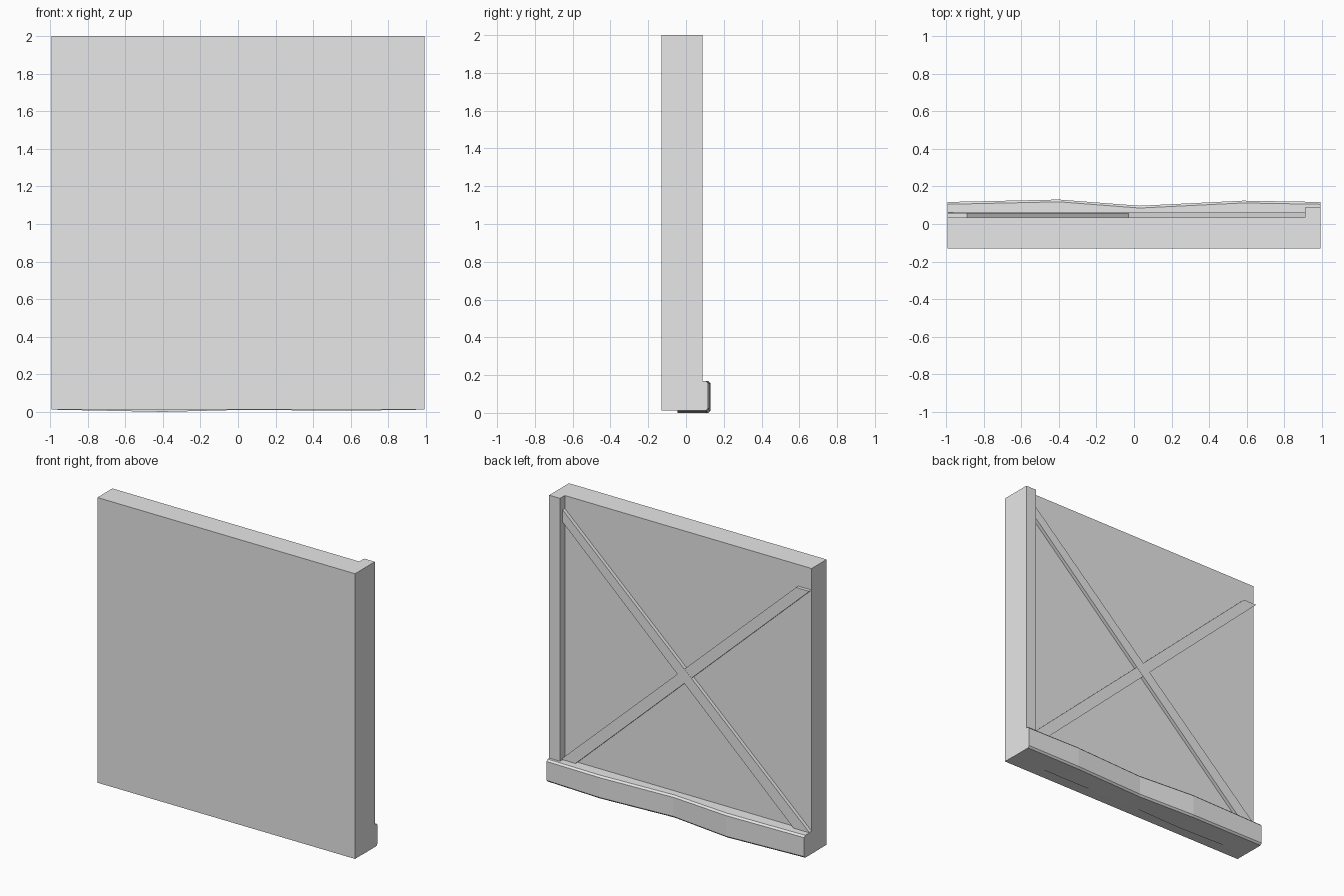
import bpy
import bmesh
from mathutils import Vector

cube = bpy.data.objects.get("Cube")
if cube:
    bpy.data.objects.remove(cube, do_unlink=True)

grey = bpy.data.materials.new("plain grey")
grey.use_nodes = True
colour = (0.8, 0.8, 0.8, 1)
grey.diffuse_color = colour
grey.node_tree.nodes["Principled BSDF"].inputs["Base Color"].default_value = colour

HALF = 0.993       # half width of the wall
FRONT, BACK = -0.13, 0.035
POST_X, POST_BACK = 0.91, 0.088
BASE, TOP = 0.013, 2.0
SILL_TOP = 0.168


def loft(name, rings):
    """Join a row of matching cross-sections into a closed solid."""
    bm = bmesh.new()
    loops = [[bm.verts.new(p) for p in ring] for ring in rings]
    for a, b in zip(loops, loops[1:]):
        for i in range(len(a)):
            j = (i + 1) % len(a)
            bm.faces.new((a[i], a[j], b[j], b[i]))
    bm.faces.new(loops[0])
    bm.faces.new(loops[-1])
    bmesh.ops.recalc_face_normals(bm, faces=bm.faces)
    mesh = bpy.data.meshes.new(name)
    bm.to_mesh(mesh)
    bm.free()
    mesh.materials.append(grey)
    obj = bpy.data.objects.new(name, mesh)
    bpy.context.collection.objects.link(obj)
    return obj


# Wall panel with the corner post along its left end
plan = [(-HALF, FRONT), (HALF, FRONT), (HALF, POST_BACK),
        (POST_X, POST_BACK), (POST_X, BACK), (-HALF, BACK)]
loft("wall_panel_and_post", [[(x, y, z) for x, y in plan] for z in (BASE, TOP)])

# Hand-hewn sill beam: chamfered section swept through uneven stations
stations = [(-HALF, 0.117, 0.012), (-0.4, 0.13, 0), (0.03, 0.097, 0.011),
            (0.58, 0.124, 0.006), (HALF, 0.117, 0.012)]
CH = 0.012
rings = []
for x, out, low in stations:
    section = [(-0.045, low), (out - CH, low), (out, low + CH),
               (out, SILL_TOP - CH), (out - CH, SILL_TOP), (-0.045, SILL_TOP)]
    rings.append([Vector((x, y, z)) for y, z in section])
loft("sill_beam", rings)

# Crossed diagonal braces, cut to fit against the post and the sill
braces = {
    "falling_brace": [(-HALF, 1.85), (-0.89, 1.85), (POST_X, 0.18),
                      (POST_X, 0.15), (0.83, 0.15)],
    "rising_brace": [(-HALF, 0.17), (POST_X, 1.91), (POST_X, 1.825),
                     (-0.89, 0.15), (-HALF, 0.15)],
}
for (name, outline), back in zip(braces.items(), (0.059, 0.06)):
    loft(name, [[(x, y, z) for x, z in outline] for y in (BACK - 0.01, back)])
